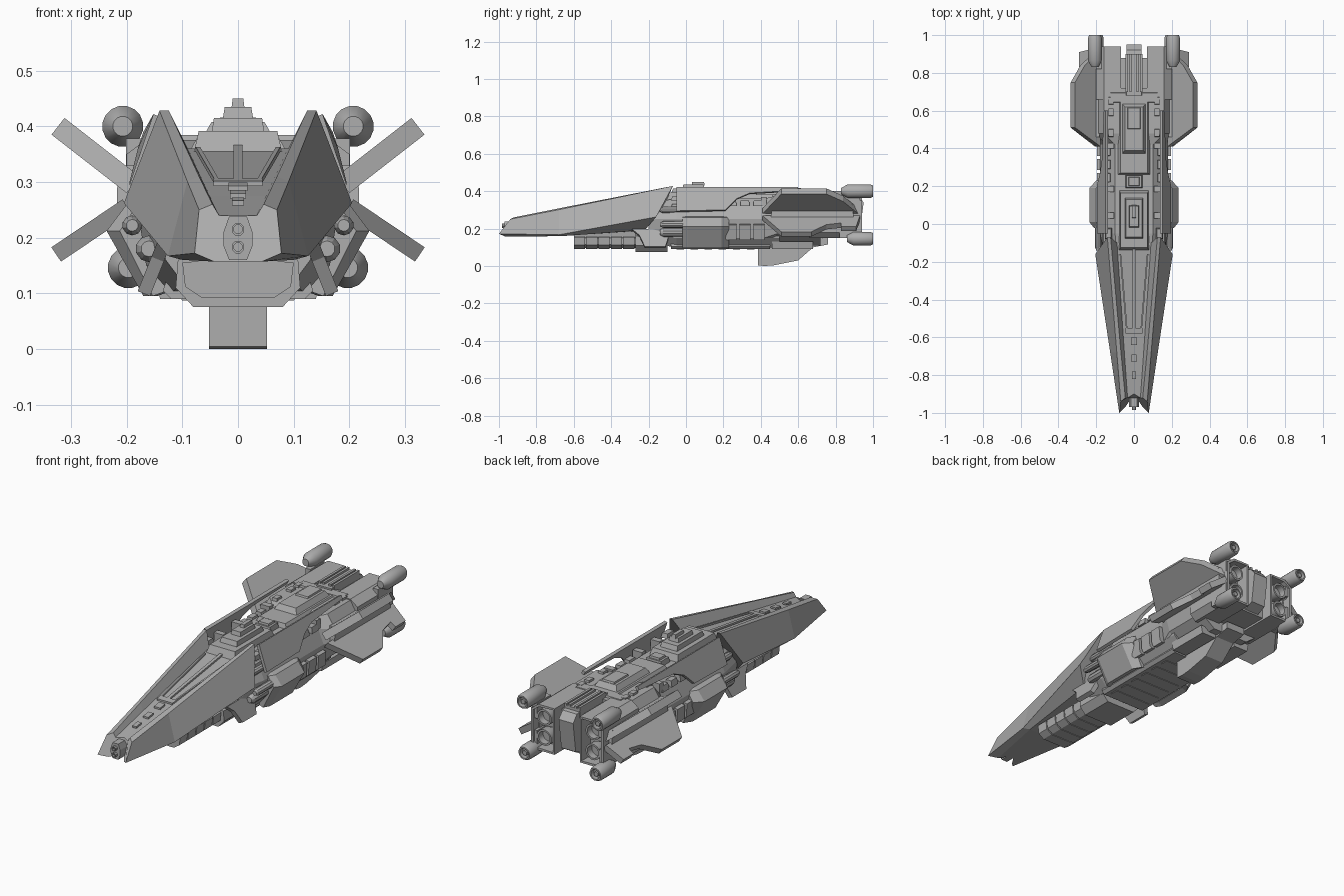
import bpy, bmesh, math
from mathutils import Vector

cube = bpy.data.objects.get("Cube")
if cube:
    bpy.data.objects.remove(cube, do_unlink=True)

grey = bpy.data.materials.new("hull_grey")
grey.use_nodes = True
COLOUR = (.42, .42, .42, 1)
grey.diffuse_color = COLOUR
grey.node_tree.nodes["Principled BSDF"].inputs["Base Color"].default_value = COLOUR


def finish(name, bm, mirror=False):
    bmesh.ops.recalc_face_normals(bm, faces=bm.faces)
    mesh = bpy.data.meshes.new(name)
    bm.to_mesh(mesh)
    bm.free()
    mesh.materials.append(grey)
    obj = bpy.data.objects.new(name, mesh)
    bpy.context.collection.objects.link(obj)
    if mirror:
        mod = obj.modifiers.new("mirror", 'MIRROR')
        mod.use_mirror_merge = False
    return obj


def loft(name, rings, mirror=False, recess=None):
    """Skin closed rings of points, cap both ends, optionally sink the last cap."""
    bm = bmesh.new()
    rows = [[bm.verts.new(p) for p in ring] for ring in rings]
    count = len(rows[0])
    for a, b in zip(rows, rows[1:]):
        for i in range(count):
            j = (i + 1) % count
            bm.faces.new((a[i], a[j], b[j], b[i]))
    bm.faces.new(rows[0])
    cap = bm.faces.new(rows[-1])
    bmesh.ops.recalc_face_normals(bm, faces=bm.faces)
    if recess:
        rim, depth = recess
        inward = (Vector(rings[0][0]) - Vector(rings[-1][0])).project(Vector((0, 1, 0))).normalized()
        bmesh.ops.inset_region(bm, faces=[cap], thickness=rim)
        inner = bmesh.ops.extrude_face_region(bm, geom=[cap])
        verts = [v for v in inner["geom"] if isinstance(v, bmesh.types.BMVert)]
        bmesh.ops.translate(bm, verts=verts, vec=inward * depth)
        bmesh.ops.delete(bm, geom=[cap], context='FACES_ONLY')
    return finish(name, bm, mirror)


def both_sides(half):
    return half + [(-x, y, z) for x, y, z in reversed(half) if x > 0]


def hull(name, sections):
    """Symmetric body from half outlines (x, z) at stations y."""
    return loft(name, [both_sides([(x, y, z) for x, z in half]) for y, half in sections])


def block(name, cx, w, ys, zs, tx=1, ty=1, mirror=False):
    """Box whose top is scaled by tx and ty."""
    cy, d = sum(ys) / 2, (ys[1] - ys[0]) / 2
    corners = ((-1, -1), (1, -1), (1, 1), (-1, 1))
    rings = [[(cx + sx * w * kx, cy + sy * d * ky, z) for sx, sy in corners]
             for z, kx, ky in ((zs[0], 1, 1), (zs[1], tx, ty))]
    return loft(name, rings, mirror)


def slab(name, points, thick, mirror=True):
    """Flat polygon thickened along a vector."""
    t = Vector(thick)
    return loft(name, [points, [Vector(p) + t for p in points]], mirror)


def wing(name, root, tip, plan, thick):
    """Canted plate: plan gives (fraction from root to tip, y)."""
    r, t = Vector(root), Vector(tip)
    side = (t - r).normalized()
    mid = [r.lerp(t, f) for f, y in plan]
    pts = [(p.x, y, p.y) for p, (f, y) in zip(mid, plan)]
    return slab(name, pts, (-side.y * thick, 0, side.x * thick))


def lathe(name, x, z, profile, sides=16, mirror=True, recess=None):
    """Round part along y from (y, radius) pairs."""
    turn = [math.tau * (i + .5) / sides for i in range(sides)]
    rings = [[(x + r * math.cos(a), y, z + r * math.sin(a)) for a in turn] for y, r in profile]
    obj = loft(name, rings, mirror, recess)
    bpy.context.view_layer.objects.active = obj
    obj.select_set(True)
    bpy.ops.object.shade_smooth_by_angle(angle=math.radians(30))
    obj.select_set(False)


# Nose with raised, nearly flat cheek armour
loft("nose_armour", [both_sides(r) for r in (
    [(0, -.9, .157), (.043, -.965, .157), (.078, -1, .172), (.07, -.94, .25),
     (.046, -.92, .26), (.034, -.92, .24), (0, -.9, .24)],
    [(0, -.66, .16), (.1, -.66, .16), (.126, -.68, .167), (.091, -.68, .301),
     (.07, -.67, .31), (.051, -.68, .275), (0, -.68, .275)],
    [(0, -.22, .19), (.13, -.22, .192), (.205, -.16, .262), (.141, -.07, .428),
     (.124, -.07, .428), (.09, -.1, .36), (0, -.1, .36)])])
hull("nose_gun_housing", [(y, [(0, .16), (.016, .16), (.026, .185), (.026, .21), (.016, .238), (0, .238)])
                          for y in (-.97, -.85)])
for z in (.183, .215):
    lathe("nose_gun", 0, z, [(-.94, .012), (-.985, .012)], 8, False, (.004, .02))


# Nose deck panels, ribs and vents
def deck(y):
    return .243 + (y + .92) * .146


def strip(name, x0, x1, y0, y1, w, mirror=True):
    pts = [(x0 - w, y0, deck(y0)), (x0 + w, y0, deck(y0)), (x1 + w, y1, deck(y1)), (x1 - w, y1, deck(y1))]
    slab(name, pts, (0, 0, .009), mirror)


strip("deck_centre_rib", 0, 0, -.56, -.12, .008, False)
strip("deck_side_rib", .038, .072, -.56, -.16, .004)
strip("deck_cross_rib", 0, 0, -.58, -.55, .044, False)
for i in range(3):
    strip("deck_vent", 0, 0, -.82 + i * .09, -.78 + i * .09, .011 + i * .003, False)

# Central hull
mid = [(0, .1), (.12, .1), (.165, .15), (.18, .25), (.15, .32), (.1, .36), (0, .36)]
front = [(0, .12), (.1, .12), (.13, .16), (.15, .25), (.12, .31), (.09, .34), (0, .34)]
hull("central_hull", [(-.2, front), (-.05, mid), (.5, mid)])
hull("lower_shelf", [(y, [(0, .09), (.12, .09), (.135, .105), (.13, .12), (0, .12)]) for y in (-.08, .45)])
rear = [(0, .11), (.1, .11), (.18, .17), (.205, .25), (.2, .31), (.16, .375), (0, .375)]
hull("rear_hull", [(.42, mid), (.48, rear), (.72, rear)])

# Upper side armour standing clear of the deck
slab("side_armour", [(.195, -.05, .295), (.195, .21, .3), (.18, .27, .36), (.17, .34, .39),
                     (.16, .6, .405), (.152, .6, .422), (.152, -.05, .422)], (-.014, 0, -.006))
for y in (.03, .17, .4, .53):
    block("armour_strut", .13, .025, (y, y + .03), (.32, .37), mirror=True)

# Side flank blocks, windows and small round tanks
flank = [(.15, .27), (.2, .26), (.236, .212), (.17, .095), (.14, .105)]
loft("flank_block", [[(x * k, y, z) for x, z in flank]
                     for y, k in ((-.02, .9), (.01, 1), (.19, 1), (.23, .85))], True)
for i in range(3):
    y = .21 + i * .075
    slab("flank_panel", [(.178, y, .14), (.178, y + .06, .14), (.19, y + .06, .15),
                         (.195, y + .06, .22), (.195, y, .22), (.19, y, .15)], (-.03, 0, .005))
    block("shoulder_box", .14, .02, (.22 + i * .07, .27 + i * .07), (.32, .35), .7, .9, True)
for x, z, r in ((.16, .18, .024), (.19, .222, .018), (.15, .3, .018)):
    lathe("flank_tank", x, z, [(-.14, r * .6), (-.12, r), (.02, r)], 10)
for z in (.27, .31, .35):
    block("neck_conduit", .135, .018, (-.08, -.02), (z, z + .022), .8, .8, True)

# Lower fins behind the nose
wing("lower_front_fin", (.12, .19), (.158, .095), [(0, -.29), (.35, -.25), (1, -.22), (1, -.11), (0, -.08)], .024)

# Chin keel with ribs
chin = [(0, .095), (.06, .095), (.085, .115), (.085, .15), (0, .19)]
hull("chin_keel", [(-.6, chin), (-.1, chin)])
ribbed = [(0, .092), (.065, .092), (.095, .112), (.1, .155), (0, .165)]
for i in range(5):
    y = -.6 + i * .066
    hull("keel_rib", [(y, ribbed), (y + .06, ribbed)])
heavy = [(0, .075), (.08, .075), (.112, .11), (.108, .16), (0, .19)]
hull("keel_block", [(-.27, heavy), (-.1, heavy)])
for i in range(6):
    block("belly_rib", 0, .1, (-.05 + i * .075, -.01 + i * .075), (.087, .1), 1.1)

# Belly pylon under the stern
slab("belly_pylon", [(-.052, .385, .004), (-.052, .385, .13), (-.052, .76, .15), (-.052, .76, .115),
                     (-.052, .68, .1), (-.052, .6, .03), (-.052, .47, .004), (-.052, .42, 0)], (.104, 0, 0), False)
block("stern_belly_box", .1, .04, (.46, .68), (.09, .13), 1.2, mirror=True)

# Upper superstructure
block("forward_cabin", 0, .08, (-.14, .18), (.35, .392), .88, .9)
block("cabin_roof", 0, .048, (-.08, .14), (.385, .415), .9, .9)
block("sensor_base", 0, .028, (-.02, .1), (.41, .435), .85, .9)
block("sensor_mast", 0, .012, (.03, .1), (.43, .45), .8, .9)
block("deck_hatch", 0, .045, (.19, .26), (.355, .385), .9, .9)
block("hatch_lid", 0, .03, (.2, .25), (.38, .395), .9, .9)
block("deck_spine", 0, .09, (.26, .68), (.35, .382), .8, .95)
block("bridge", 0, .066, (.37, .64), (.375, .408), .72, .85)
block("bridge_roof", 0, .036, (.5, .62), (.4, .416), .9, .9)
for y in (.46, .57, .63):
    block("deck_locker", .122, .016, (y, y + .045), (.36, .385), .8, .8, True)
block("stern_collar", 0, .13, (.64, .7), (.36, .384), .95, .8)

# Engine housings with framed, sunken nozzle bays
box = [(.07, .15), (.07, .38), (.16, .38), (.2, .35), (.2, .18), (.17, .15)]
loft("engine_housing", [[(x, y, z) for x, z in box] for y in (.66, .94)], True, (.013, .07))
for z in (.215, .315):
    lathe("main_nozzle", .135, z, [(.86, .028), (.89, .04), (.93, .04)], 16, True, (.009, .035))
block("stern_bridge", 0, .08, (.68, .88), (.16, .36))
block("stern_track", 0, .045, (.68, .9), (.35, .392), .9)
for x in (.018, .038):
    block("track_rail", x, .006, (.7, .9), (.385, .402), mirror=True)
slab("stern_tail", [(-.04, .86, .385), (-.04, .92, .375), (-.04, .95, .34), (-.04, .93, .19),
                    (-.04, .86, .16)], (.08, 0, 0), False)

# Corner thrusters on short mounts
for x, z, y, ends in ((.207, .4, .83, (.3, .378)), (.197, .146, .86, (.15, .24))):
    lathe("corner_thruster", x, z, [(y, .018), (y + .035, .037), (.985, .037), (1, .031)],
          16, True, (.007, .025))
    lathe("thruster_core", x, z, [(.96, .015), (.995, .012)], 8)
    block("thruster_mount", .187, .014, (.82, .93), ends, mirror=True)

# Canted wings
wing("upper_wing", (.2, .28), (.335, .385), [(0, .41), (1, .51), (1, .75), (.62, .84), (0, .92)], .038)
wing("lower_wing", (.19, .243), (.318, .157), [(0, .41), (1, .51), (1, .67), (.55, .75), (.45, .83),
                                               (.66, .83), (.66, .91), (0, .93)], .031)
block("wing_root", .2, .018, (.45, .9), (.23, .33), .9, .95, True)
